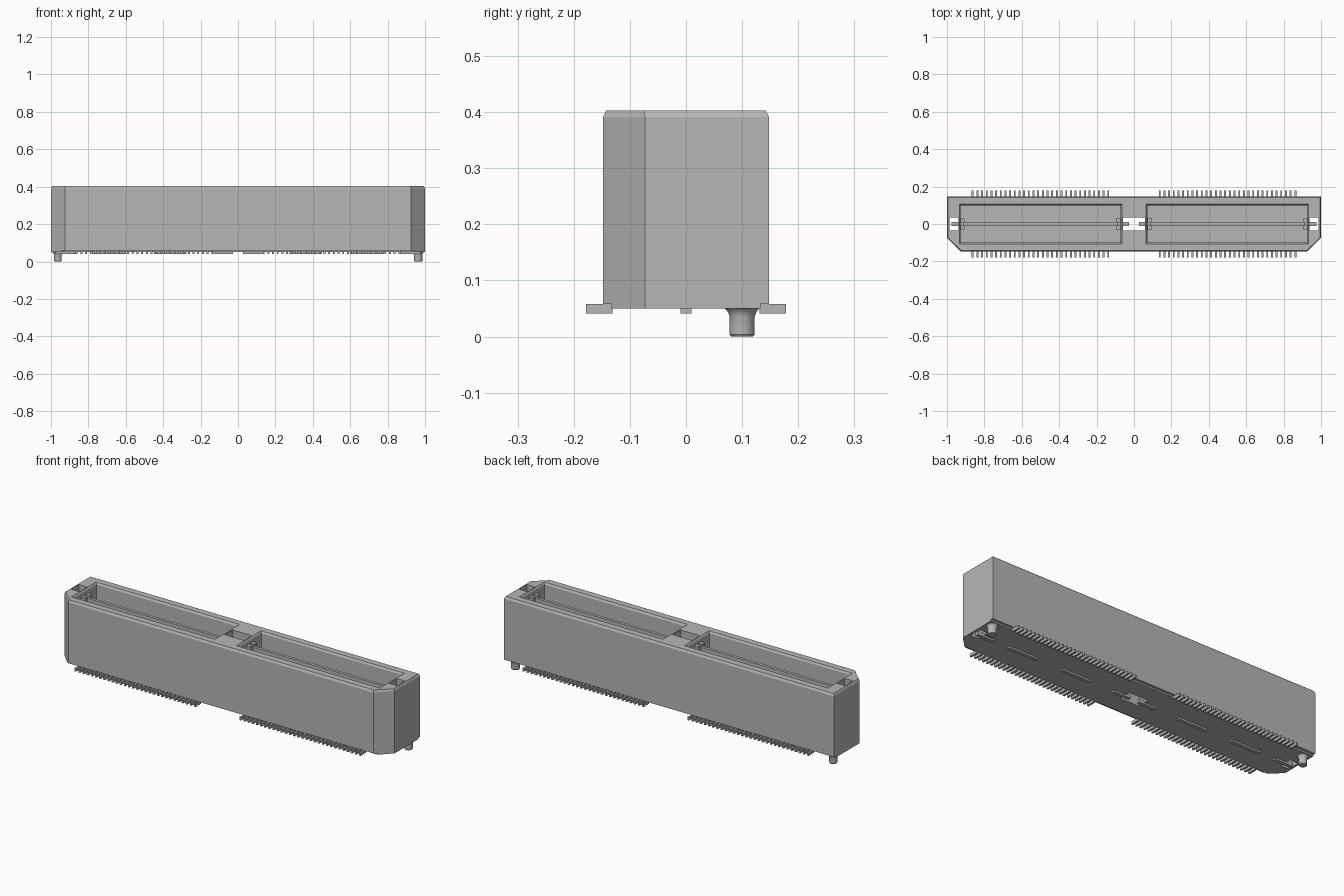
import bpy, bmesh, math

if "Cube" in bpy.data.objects:
    bpy.data.objects.remove(bpy.data.objects["Cube"])

grey = bpy.data.materials.new("grey plastic")
grey.use_nodes = True
COLOUR = (0.47, 0.47, 0.47, 1)
grey.diffuse_color = COLOUR
grey.node_tree.nodes["Principled BSDF"].inputs["Base Color"].default_value = COLOUR


def loft(bm, rings):
    """Closed solid through rings of points, listed bottom to top."""
    loops = [[bm.verts.new(p) for p in ring] for ring in rings]
    n = len(loops[0])
    for a, b in zip(loops, loops[1:]):
        for i in range(n):
            j = (i + 1) % n
            bm.faces.new((a[i], a[j], b[j], b[i]))
    bm.faces.new(loops[0][::-1])
    bm.faces.new(loops[-1])


def rect(x0, x1, y0, y1, z, grow=0):
    x0, x1, y0, y1 = x0 - grow, x1 + grow, y0 - grow, y1 + grow
    return [(x0, y0, z), (x1, y0, z), (x1, y1, z), (x0, y1, z)]


def box(bm, x, y, z):
    x, y = sorted(x), sorted(y)
    loft(bm, [rect(*x, *y, z[0]), rect(*x, *y, z[1])])


def finish(name, bm):
    bmesh.ops.recalc_face_normals(bm, faces=bm.faces)
    mesh = bpy.data.meshes.new(name)
    bm.to_mesh(mesh)
    bm.free()
    mesh.materials.append(grey)
    ob = bpy.data.objects.new(name, mesh)
    bpy.context.collection.objects.link(ob)
    return ob


def outline(z, d=0):
    """Housing footprint with two cut front corners, inset by d."""
    k = d * math.tan(math.radians(22.5))
    x, y = 1 - d, 0.148 - d
    return [(-0.925 + k, -y, z), (0.925 - k, -y, z), (x, -0.073 - k, z),
            (x, y, z), (-x, y, z), (-x, -0.073 - k, z)]


# Housing with a small bevel round the top
bm = bmesh.new()
loft(bm, [outline(0.05), outline(0.391), outline(0.403, 0.006)])
housing = finish("housing", bm)

# Cutter: two sockets with lead-in, three through holes, two lower edge steps
bm = bmesh.new()
for x0, x1 in ((-0.928, -0.071), (0.071, 0.928)):
    s = (x0, x1, -0.1, 0.1)
    loft(bm, [rect(*s, 0.10), rect(*s, 0.393),
              rect(*s, 0.403, 0.006), rect(*s, 0.45, 0.006)])
for x in ((-0.987, -0.937), (-0.058, 0.058), (0.937, 0.987)):
    box(bm, x, (-0.034, 0.034), (0, 0.5))
for side in (-1, 1):
    box(bm, (-1.1, 1.1), (side * 0.133, side * 0.2), (0, 0.058))
cutter = finish("housing_cutter", bm)
cutter.hide_render = True

mod = housing.modifiers.new("openings", 'BOOLEAN')
mod.operation = 'DIFFERENCE'
mod.solver = 'EXACT'
mod.object = cutter
bpy.context.view_layer.objects.active = housing
bpy.ops.object.modifier_apply(modifier=mod.name)
bpy.data.objects.remove(cutter)

for side, label in ((1, "left"), (-1, "right")):
    # Centre blade in each socket
    bm = bmesh.new()
    box(bm, (side * 0.085, side * 0.914), (-0.008, 0.008), (0.09, 0.365))
    finish(label + "_blade", bm)

    # Ribs that grip the blade ends
    bm = bmesh.new()
    for x in ((0.07, 0.095), (0.905, 0.93)):
        for y in ((0.008, 0.03), (-0.008, -0.03)):
            box(bm, [side * v for v in x], y, (0.09, 0.375))
    finish(label + "_blade_ribs", bm)

    # Blade feet under the housing
    bm = bmesh.new()
    for x in ((0.027, 0.13), (0.275, 0.45), (0.6, 0.78), (0.87, 0.975)):
        box(bm, [side * v for v in x], (-0.01, 0.01), (0.041, 0.06))
    finish(label + "_blade_feet", bm)

    # Contact pins, thirty on each long side
    for back, row in ((-1, "front"), (1, "back")):
        bm = bmesh.new()
        for i in range(30):
            x = side * 0.5 + (i - 14.5) * 0.025
            box(bm, (x - 0.005, x + 0.005), (back * 0.131, back * 0.178),
                (0.041, 0.0575))
        finish(f"{label}_{row}_pins", bm)

    # Round locating peg with a flared root
    r = 0.0225 if side > 0 else 0.0205
    profile = [(r - 0.003, 0), (r, 0.004), (r, 0.036), (r + 0.002, 0.042),
               (r + 0.005, 0.047), (r + 0.009, 0.0505)]
    bm = bmesh.new()
    loft(bm, [[(side * 0.963 + q * math.cos(a * math.pi / 16),
                0.1 + q * math.sin(a * math.pi / 16), z) for a in range(32)]
              for q, z in profile])
    peg = finish(label + "_peg", bm)
    bpy.ops.object.select_all(action='DESELECT')
    peg.select_set(True)
    bpy.context.view_layer.objects.active = peg
    bpy.ops.object.shade_smooth_by_angle(angle=math.radians(35))
